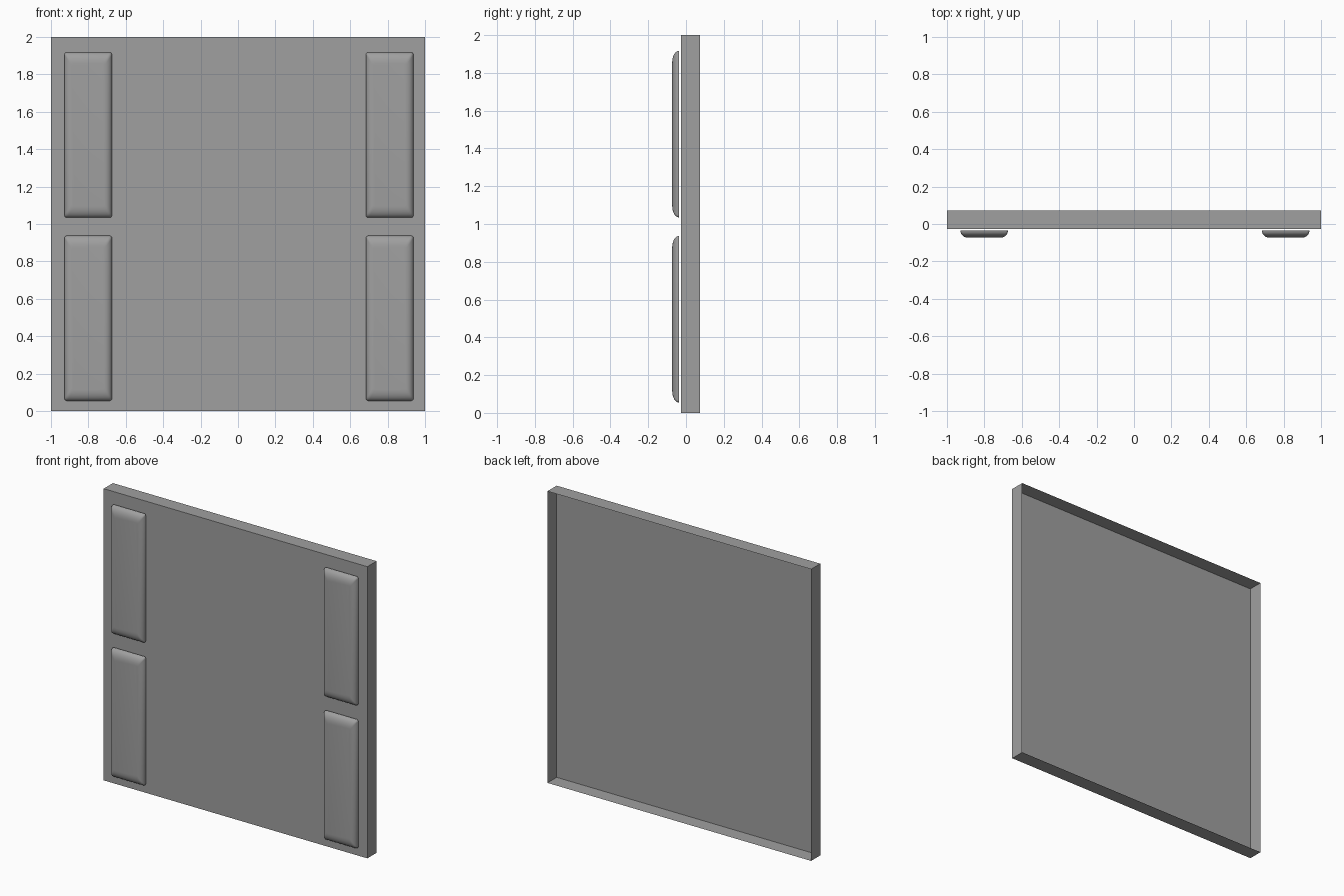
import bpy, bmesh, math

cube = bpy.data.objects.get("Cube")
if cube:
    bpy.data.objects.remove(cube, do_unlink=True)


def make_material(name, color):
    mat = bpy.data.materials.new(name)
    mat.use_nodes = True
    mat.diffuse_color = color
    mat.node_tree.nodes["Principled BSDF"].inputs["Base Color"].default_value = color
    return mat


grey = make_material("plain grey", (0.35, 0.35, 0.35, 1))


def finish(bm, name):
    bmesh.ops.recalc_face_normals(bm, faces=bm.faces)
    mesh = bpy.data.meshes.new(name)
    bm.to_mesh(mesh)
    bm.free()
    mesh.materials.append(grey)
    obj = bpy.data.objects.new(name, mesh)
    bpy.context.collection.objects.link(obj)
    return obj


# Panel: a thin-walled shallow tray, open at the back
FRONT, DEPTH = -0.027, 0.1
bm = bmesh.new()
bmesh.ops.create_cube(bm, size=1)
for v in bm.verts:
    v.co = (v.co.x * 2, FRONT + (v.co.y + 0.5) * DEPTH, (v.co.z + 0.5) * 2)
back = [f for f in bm.faces if f.calc_center_median().y > FRONT + DEPTH * 0.9]
bmesh.ops.delete(bm, geom=back, context="FACES_ONLY")
finish(bm, "panel")


# Cushioned pads: rounded rectangles stacked along a curved edge profile
PAD_W, PAD_H, PAD_BACK, PAD_DEPTH = 0.254, 0.883, -0.036, 0.037
EDGE_X, EDGE_Z, CORNER, STEPS = 0.04, 0.06, 0.012, 6


def pad_ring(bm, cx, cz, t):
    angle = t * math.pi / 2
    shrink = 1 - math.cos(angle)
    half_w = PAD_W / 2 - EDGE_X * shrink - CORNER
    half_h = PAD_H / 2 - EDGE_Z * shrink - CORNER
    y = PAD_BACK - PAD_DEPTH * math.sin(angle)
    ring = []
    for i, (sx, sz) in enumerate([(1, 1), (-1, 1), (-1, -1), (1, -1)]):
        for k in range(4):
            a = (i + k / 3) * math.pi / 2
            ring.append(bm.verts.new((cx + sx * half_w + CORNER * math.cos(a), y,
                                      cz + sz * half_h + CORNER * math.sin(a))))
    return ring


def make_pad(name, cx, cz):
    bm = bmesh.new()
    rings = [pad_ring(bm, cx, cz, s / STEPS) for s in range(STEPS + 1)]
    for low, high in zip(rings, rings[1:]):
        for i in range(len(low)):
            j = (i + 1) % len(low)
            bm.faces.new((low[i], low[j], high[j], high[i]))
    bm.faces.new(rings[0])
    bm.faces.new(rings[-1])
    return finish(bm, name)


pads = [make_pad(f"{level}_{side}_pad", x, z)
        for side, x in (("right", -0.801), ("left", 0.811))
        for level, z in (("lower", 0.496), ("upper", 1.476))]

bpy.ops.object.select_all(action="DESELECT")
for pad in pads:
    pad.select_set(True)
bpy.context.view_layer.objects.active = pads[0]
bpy.ops.object.shade_smooth_by_angle(angle=math.radians(40))
